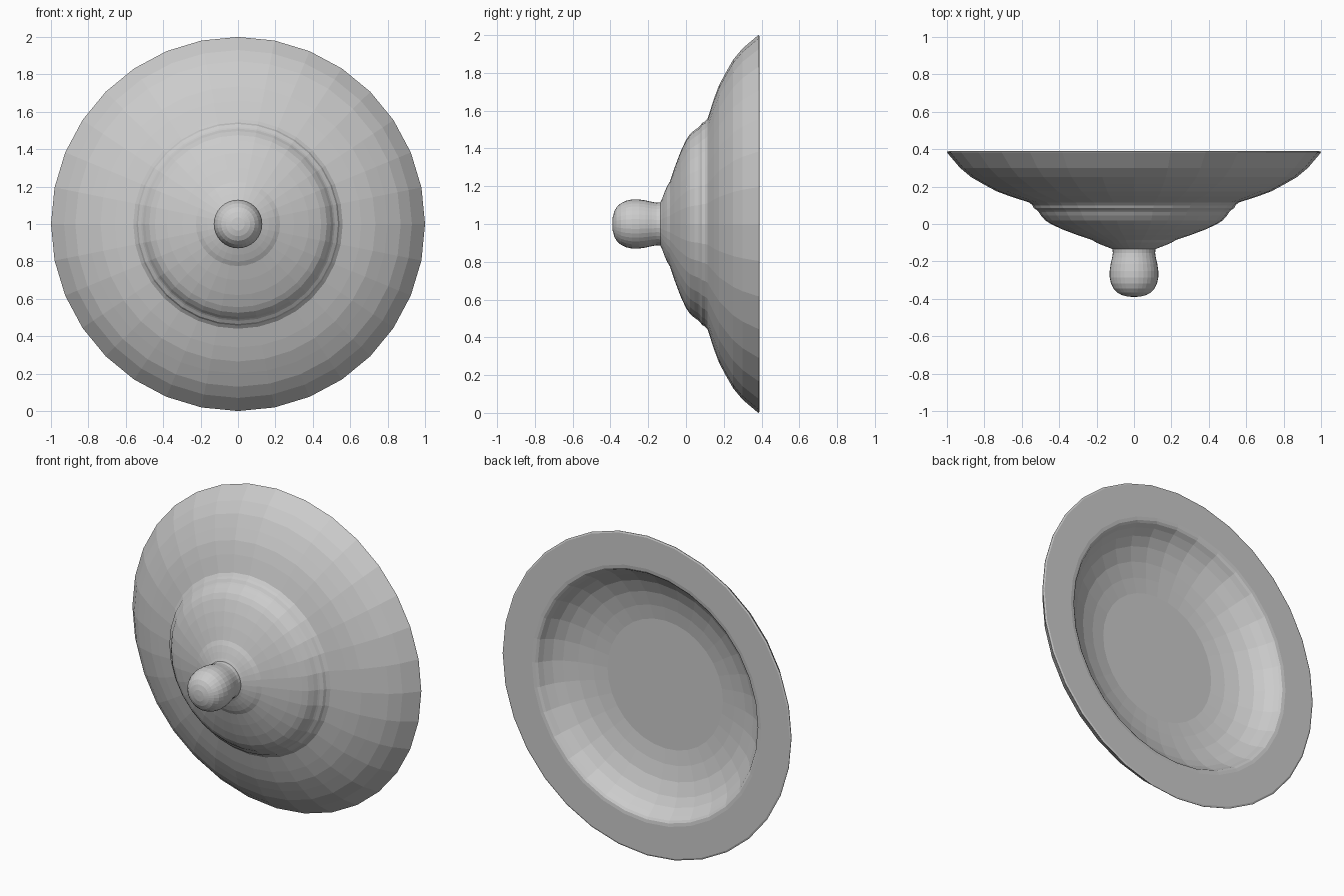
import bpy, bmesh, math

if "Cube" in bpy.data.objects:
    bpy.data.objects.remove(bpy.data.objects["Cube"])

SEGMENTS = 32
CENTRE_Z = 1.0

grey = bpy.data.materials.new("plain_grey")
grey.diffuse_color = (0.6, 0.6, 0.6, 1)
grey.use_nodes = True
grey.node_tree.nodes["Principled BSDF"].inputs["Base Color"].default_value = grey.diffuse_color


def lathe(name, profile):
    """Spin (radius, y) points around the front-to-back axis."""
    bm = bmesh.new()
    rings = []
    for r, y in profile:
        if r == 0:
            rings.append([bm.verts.new((0, y, CENTRE_Z))] * SEGMENTS)
            continue
        ring = []
        for i in range(SEGMENTS):
            a = 2 * math.pi * i / SEGMENTS
            ring.append(bm.verts.new((r * math.sin(a), y, CENTRE_Z + r * math.cos(a))))
        rings.append(ring)
    for lower, upper in zip(rings, rings[1:]):
        for i in range(SEGMENTS):
            j = (i + 1) % SEGMENTS
            corners = (lower[i], lower[j], upper[j], upper[i])
            bm.faces.new(list(dict.fromkeys(corners)))
    bmesh.ops.recalc_face_normals(bm, faces=bm.faces)
    mesh = bpy.data.meshes.new(name)
    bm.to_mesh(mesh)
    bm.free()
    mesh.materials.append(grey)
    obj = bpy.data.objects.new(name, mesh)
    bpy.context.collection.objects.link(obj)
    return obj


# Knob: rounded tip narrowing to a neck
knob = [(0, -0.39), (0.035, -0.388), (0.065, -0.38), (0.09, -0.367),
        (0.11, -0.345), (0.123, -0.318), (0.13, -0.285), (0.13, -0.25),
        (0.125, -0.215), (0.117, -0.18), (0.113, -0.155), (0.115, -0.135)]
# Stepped dome flaring out to the rim
dome = [(0.13, -0.128), (0.165, -0.115), (0.2, -0.1), (0.225, -0.085),
        (0.3, -0.06), (0.38, -0.03), (0.445, 0.0), (0.475, 0.02),
        (0.497, 0.045), (0.51, 0.065), (0.518, 0.073), (0.535, 0.085),
        (0.543, 0.1), (0.56, 0.115), (0.66, 0.147), (0.735, 0.175),
        (0.8, 0.21), (0.87, 0.25), (0.93, 0.3), (0.998, 0.38)]
# Flat rear rim and the shallow recess behind it
back = [(1.0, 0.386), (0.99, 0.39), (0.795, 0.39), (0.775, 0.387),
        (0.762, 0.378), (0.745, 0.35), (0.71, 0.31), (0.66, 0.275),
        (0.58, 0.24), (0.49, 0.218), (0.4, 0.205), (0, 0.205)]
lathe("lid_with_knob", knob + dome + back)
